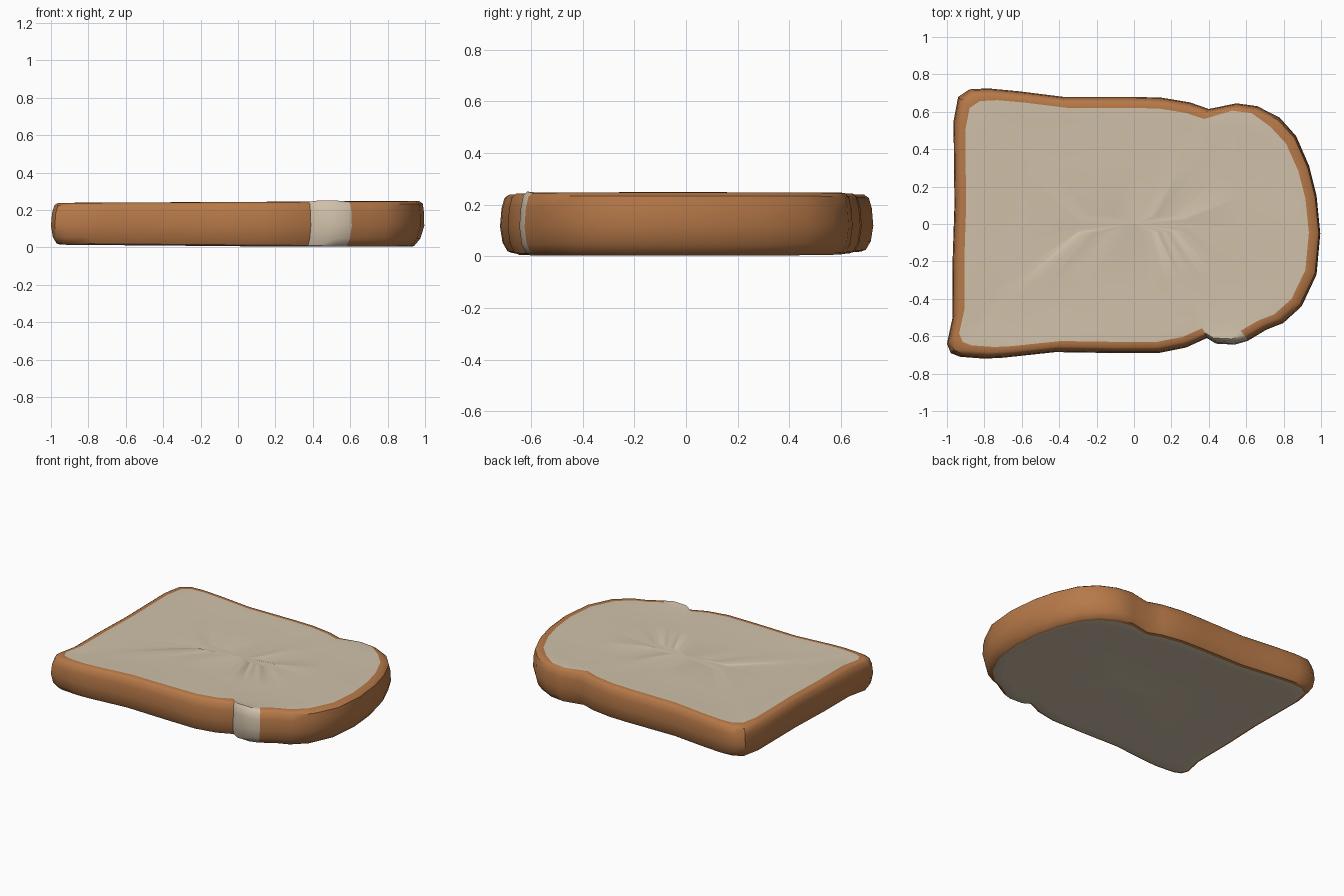
import bpy, bmesh, random

if "Cube" in bpy.data.objects:
    bpy.data.objects.remove(bpy.data.objects["Cube"])

random.seed(4)


def material(name, rgb):
    m = bpy.data.materials.new(name)
    m.diffuse_color = (*rgb, 1)
    m.use_nodes = True
    m.node_tree.nodes["Principled BSDF"].inputs["Base Color"].default_value = m.diffuse_color
    return m


# Slice outline seen from above, counter-clockwise from the front left corner
OUTLINE = [
    (-1.0, -.64), (-.98, -.69), (-.93, -.71), (-.80, -.72), (-.70, -.715),
    (-.42, -.685), (-.1, -.69), (.13, -.69), (.28, -.66), (.39, -.61),
    (.44, -.64), (.54, -.645), (.61, -.625), (.71, -.565), (.80, -.53),
    (.90, -.44), (.98, -.27), (1.0, -.05), (.98, .15), (.94, .31),
    (.87, .47), (.78, .57), (.66, .63), (.55, .645), (.40, .615),
    (.30, .65), (.15, .675), (0, .68), (-.38, .68), (-.62, .71),
    (-.78, .725), (-.88, .72), (-.94, .68), (-.965, .55), (-.96, .1),
    (-.97, -.2), (-.97, -.5),
]

# Rings from bottom centre to top centre: inset, height share, extra taper at the round end
RINGS = [
    (.70, 0, 0), (.40, 0, 0), (.12, 0, 0), (.05, 0, .02),
    (.03, .03, .025), (.01, .18, .015), (0, .45, .004), (.006, .75, 0),
    (.018, .93, -.006), (.036, .985, -.006), (.065, .99, 0),
    (.14, .975, 0), (.40, .975, 0), (.70, .97, 0),
]
CRUST_START, CRUST_END = 3, 10      # crust covers the bands between these rings


def height(x, y, share):
    low = .012 - .008 * max(-1, min(1, x + .3 - y * .5))
    high = .246 + .005 * x
    return max(0, low + (high - low) * share)


bm = bmesh.new()
rings = []
for k, (inset, share, taper) in enumerate(RINGS):
    ring = []
    for x, y in OUTLINE:
        d = inset
        if k == CRUST_END and y > .5 and .42 < x < .75:
            d = .045                # thin crust at the back of the dome
        px = x * (1 - d - taper * max(0, x))
        py = y * (1 - d / .75)
        z = height(x, y, share)
        if k > CRUST_END:
            z += random.uniform(-.003, .003)
        if k in (8, 9) and y < -.6 and .4 < x < .6:
            z += .006               # slight rise over the bare patch
        ring.append(bm.verts.new((px, py, z)))
    rings.append(ring)

n = len(OUTLINE)
for k in range(len(rings) - 1):
    for i in range(n):
        j = (i + 1) % n
        f = bm.faces.new((rings[k][i], rings[k][j], rings[k + 1][j], rings[k + 1][i]))
        # crust colour on the rim, except the bare patch at the front of the dome
        bare = OUTLINE[i][1] < -.6 and .38 < OUTLINE[i][0] < .6
        f.material_index = 1 if CRUST_START <= k < CRUST_END and not bare else 0

# Close the two faces of the slice
for ring, z in ((rings[0], .008), (rings[-1], .24)):
    centre = bm.verts.new((0, 0, z))
    for i in range(n):
        bm.faces.new((ring[i], ring[(i + 1) % n], centre))

bmesh.ops.recalc_face_normals(bm, faces=bm.faces)
mesh = bpy.data.meshes.new("bread_slice")
bm.to_mesh(mesh)
bm.free()
mesh.materials.append(material("cream crumb", (.63, .53, .40)))
mesh.materials.append(material("brown crust", (.47, .19, .065)))
bread = bpy.data.objects.new("bread_slice", mesh)
bpy.context.collection.objects.link(bread)
bpy.context.view_layer.objects.active = bread
bread.select_set(True)
bpy.ops.object.shade_smooth_by_angle(angle=.7)
